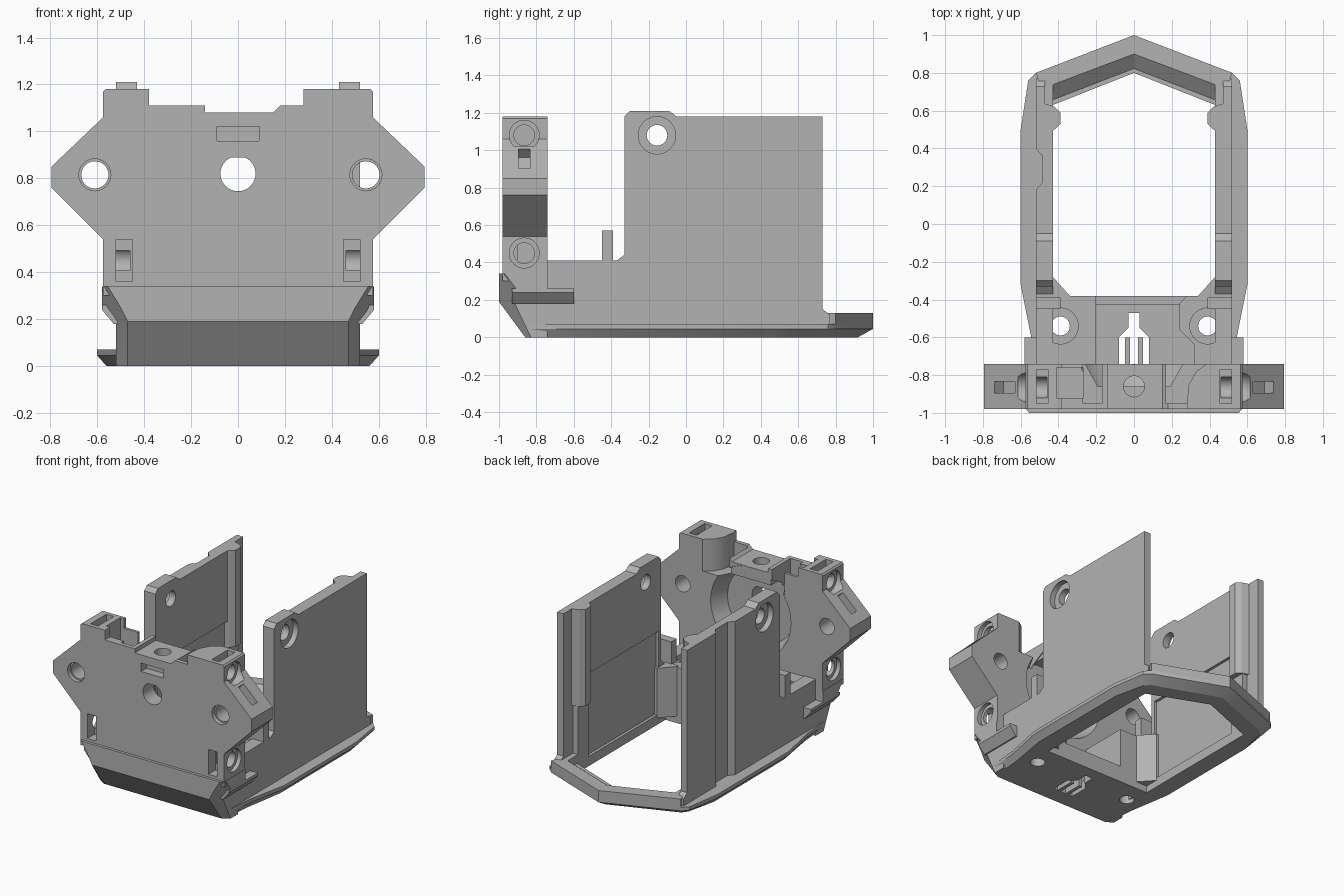
import bpy, bmesh, math
from mathutils import Matrix, Vector

if "Cube" in bpy.data.objects:
    bpy.data.objects.remove(bpy.data.objects["Cube"], do_unlink=True)

grey = bpy.data.materials.new("plain_grey")
grey.use_nodes = True
grey.diffuse_color = (0.45, 0.45, 0.45, 1)
grey.node_tree.nodes["Principled BSDF"].inputs["Base Color"].default_value = (0.45, 0.45, 0.45, 1)


def finish(name, bm):
    bmesh.ops.recalc_face_normals(bm, faces=bm.faces)
    mesh = bpy.data.meshes.new(name)
    bm.to_mesh(mesh)
    bm.free()
    mesh.materials.append(grey)
    obj = bpy.data.objects.new(name, mesh)
    bpy.context.collection.objects.link(obj)
    return obj


def loft(name, rings):
    """Solid through matching closed rings of 3D points."""
    bm = bmesh.new()
    loops = [[bm.verts.new(p) for p in ring] for ring in rings]
    n = len(loops[0])
    for low, high in zip(loops, loops[1:]):
        for i in range(n):
            j = (i + 1) % n
            bm.faces.new((low[i], low[j], high[j], high[i]))
    bm.faces.new(loops[0])
    bm.faces.new(loops[-1])
    return finish(name, bm)


def prism(name, axis, pts, a, b):
    place = {"x": lambda p, d: (d, p[0], p[1]),
             "y": lambda p, d: (p[0], d, p[1]),
             "z": lambda p, d: (p[0], p[1], d)}[axis]
    return loft(name, [[place(p, d) for p in pts] for d in (a, b)])


def box(name, x0, x1, y0, y1, z0, z1):
    return prism(name, "z", [(x0, y0), (x1, y0), (x1, y1), (x0, y1)], z0, z1)


def rod(name, axis, centre, r, length, r2=None):
    bm = bmesh.new()
    bmesh.ops.create_cone(bm, cap_ends=True, segments=40, radius1=r,
                          radius2=r if r2 is None else r2, depth=length)
    turn = Vector((0, 0, 1)).rotation_difference(
        {"x": Vector((1, 0, 0)), "y": Vector((0, 1, 0)), "z": Vector((0, 0, 1))}[axis])
    bm.transform(Matrix.Translation(centre) @ turn.to_matrix().to_4x4())
    return finish(name, bm)


def both(half):
    """Complete a half outline (x >= 0) by reflecting it."""
    return half + [(-x, y) for x, y in reversed(half) if x > 0]


def cut(obj, *cutters):
    for c in cutters:
        m = obj.modifiers.new("cut", "BOOLEAN")
        m.operation, m.solver, m.object = "DIFFERENCE", "EXACT", c
        bpy.context.view_layer.objects.active = obj
        bpy.ops.object.modifier_apply(modifier=m.name)
        bpy.data.objects.remove(c, do_unlink=True)


# Base frame with chamfered underside, open middle, vent and screw holes
outer = both([(0, 1), (0.52, 0.8), (0.56, 0.76), (0.6, 0.5), (0.6, -0.32), (0.54, -0.62), (0.52, -0.84)])
under = both([(0, 0.92), (0.48, 0.74), (0.51, 0.7), (0.56, 0.48), (0.56, -0.32), (0.51, -0.62), (0.49, -0.84)])
base = loft("base_frame", [[(x, y, z) for x, y in ring]
                           for ring, z in ((under, 0), (outer, 0.045), (outer, 0.07))])
vent = both([(0, -0.47), (0.03, -0.47), (0.03, -0.55), (0.08, -0.6), (0.08, -0.74)])
cut(base,
    prism("opening", "z", both([(0, 0.8), (0.43, 0.63), (0.43, -0.38)]), -1, 1),
    prism("vent", "z", vent, -1, 1),
    *[rod("screw", "z", (s * 0.39, -0.54, 0), 0.05, 1) for s in (-1, 1)])
for s in (-1, 1):
    box("vent_bar", s * 0.035 - 0.013, s * 0.035 + 0.013, -0.75, -0.6, 0, 0.07)

# Raised pointed rail at the rear
rail_in = both([(0, 1), (0.52, 0.8), (0.44, 0.64), (0, 0.81)])
rail_out = both([(0, 1), (0.52, 0.8), (0.49, 0.715), (0, 0.9)])


def band(half_pts, z):
    (a, b, c, d) = half_pts
    return [(x, y, z) for x, y in (a, b, c, d, (-c[0], c[1]), (-b[0], b[1]))]


loft("rear_rail", [band(rail_in[:4], 0.06), band(rail_out[:4], 0.13)])

# Side walls with screw eye, rear rib and short post
wall_shape = [(-0.75, 0.03), (-0.75, 0.41), (-0.37, 0.41), (-0.33, 0.44), (-0.33, 1.18),
              (-0.3, 1.21), (-0.09, 1.21), (-0.05, 1.18), (0.73, 1.18), (0.73, 0.15),
              (0.77, 0.12), (0.77, 0.03)]
for s, side in ((-1, "right"), (1, "left")):
    wall = prism(side + "_wall", "x", wall_shape, s * 0.43, s * 0.52)
    cut(wall,
        rod("eye", "x", (s * 0.48, -0.155, 1.08), 0.055, 0.4),
        rod("eye_seat", "x", (s * 0.53, -0.155, 1.08), 0.1, 0.1),
        box("thin_end", s * 0.4, s * 0.47, 0.62, 0.9, 0.13, 1.3),
        box("lower_relief", s * 0.4, s * 0.45, -0.3, 0.5, 0.07, 0.67))
    if s < 0:
        cut(wall, prism("channel", "z", [(-0.6, 0.16), (-0.52, 0.18), (-0.485, 0.22),
                                         (-0.485, 0.36), (-0.52, 0.4), (-0.6, 0.42)], 0.07, 1.3))
    prism(side + "_rib", "z", [(s * 0.48, 0.48), (s * 0.42, 0.5), (s * 0.39, 0.53),
                               (s * 0.39, 0.59), (s * 0.42, 0.62), (s * 0.48, 0.64)], 0.48, 1.18)
    box(side + "_post", s * 0.39, s * 0.52, -0.45, -0.39, 0.38, 0.57)
    prism(side + "_gusset", "z", [(s * 0.5, -0.28), (s * 0.43, -0.28), (s * 0.34, -0.38),
                                  (s * 0.34, -0.4), (s * 0.5, -0.4)], 0.05, 0.41)
    # Ledge beside the front plate
    prism(side + "_ledge", "y", [(s * 0.48, 0.18), (s * 0.53, 0.18), (s * 0.58, 0.24),
                                 (s * 0.58, 0.26), (s * 0.48, 0.26)], -0.93, -0.6)

# Screw blocks on the front floor
left_block = prism("left_block", "z", [(0.515, -0.38), (0.28, -0.38), (0.24, -0.42), (0.24, -0.56),
                                       (0.32, -0.64), (0.32, -0.75), (0.515, -0.75)], 0.03, 0.405)
right_block = box("right_block", -0.515, -0.2, -0.75, -0.38, 0.03, 0.405)
for s, block in ((1, left_block), (-1, right_block)):
    cut(block, rod("screw", "z", (s * 0.39, -0.54, 0.2), 0.05, 1),
        rod("screw_seat", "z", (s * 0.39, -0.54, 0.42), 0.095, 0.06))
box("floor_sill", -0.25, 0.28, -0.43, -0.38, 0.03, 0.12)

# Sloped front skirt
levels = [(0, [(0.47, -0.86), (0.52, -0.83), (0.52, -0.74)]),
          (0.19, [(0.47, -1), (0.52, -0.92), (0.52, -0.74)]),
          (0.25, [(0.5, -1), (0.58, -0.9), (0.58, -0.74)]),
          (0.34, [(0.555, -1), (0.58, -0.97), (0.58, -0.74)])]
loft("front_skirt", [[(x, y, z) for x, y in both(half)] for z, half in levels])

# Front plate with wings and ears
plate = prism("front_plate", "y", [
    (-0.575, 0.3), (0.575, 0.3), (0.575, 0.54), (0.795, 0.76), (0.795, 0.85), (0.575, 1.06),
    (0.575, 1.17), (0.565, 1.18), (0.28, 1.18), (0.28, 1.11), (0.18, 1.11), (0.15, 1.08),
    (-0.14, 1.08), (-0.14, 1.11), (-0.38, 1.11), (-0.38, 1.18), (-0.565, 1.18), (-0.575, 1.17),
    (-0.575, 1.06), (-0.795, 0.85), (-0.795, 0.76), (-0.575, 0.54)], -0.98, -0.74)

# Central shaft hole with a flat top, wing holes and rear recess
shaft = [(0.075 * math.cos(t), 0.82 + 0.075 * math.sin(t))
         for t in [math.radians(65 - 310 * i / 28) for i in range(29)]]
cut(plate,
    prism("shaft", "y", shaft, -1.2, -0.5),
    rod("rear_recess", "y", (0, -0.79, 0.76), 0.27, 0.14, 0.33),
    box("top_slot", -0.09, 0.09, -1.1, -0.92, 0.96, 1.02),
    rod("top_hole", "z", (0, -0.86, 1.1), 0.055, 0.24),
    box("ear_pocket", -0.41, -0.27, -0.92, -0.76, 0.9, 1.3),
    box("gap", -0.27, -0.17, -0.95, -0.6, 0.95, 1.3),
    prism("ear_scoop", "z", [(0.17, -0.95), (0.28, -0.95), (0.29, -0.85), (0.33, -0.78),
                             (0.4, -0.73), (0.17, -0.73)], 0.95, 1.3))
for x in (-0.61, 0.545):
    cut(plate, rod("wing_hole", "y", (x, -0.86, 0.815), 0.058, 1),
        rod("wing_seat", "y", (x, -0.98, 0.815), 0.068, 0.06))
for s in (-1, 1):
    mid = Vector((s * 0.68, -0.865, 0.95))
    slit = box("wing_slot", -0.075, 0.075, -0.03, 0.03, -0.06, 0.06)
    slit.data.transform(Matrix.Translation(mid) @ Matrix.Rotation(s * math.pi / 4, 4, "Y"))
    cut(plate, slit,
        box("front_slot", s * 0.45, s * 0.52, -1.1, -0.9, 0.36, 0.54),
        box("ear_slot", s * 0.455, s * 0.515, -0.95, -0.77, 1.08, 1.3))
    for z in (0.45, 1.08):
        cut(plate, rod("side_seat", "x", (s * 0.58, -0.865, z), 0.08, 0.07),
            rod("side_hole", "x", (s * 0.56, -0.865, z), 0.055, 0.2))

# Centre block carrying the vertical hole
crown = box("centre_block", -0.16, 0.16, -0.95, -0.745, 0.99, 1.075)
cut(crown, rod("top_hole", "z", (0, -0.86, 1.1), 0.055, 0.3),
    box("top_slot", -0.09, 0.09, -1.1, -0.92, 0.96, 1.02))

# Smooth round surfaces while keeping hard edges
for obj in bpy.context.scene.objects:
    obj.select_set(obj.type == "MESH")
bpy.context.view_layer.objects.active = plate
bpy.ops.object.shade_smooth_by_angle(angle=math.radians(25))
